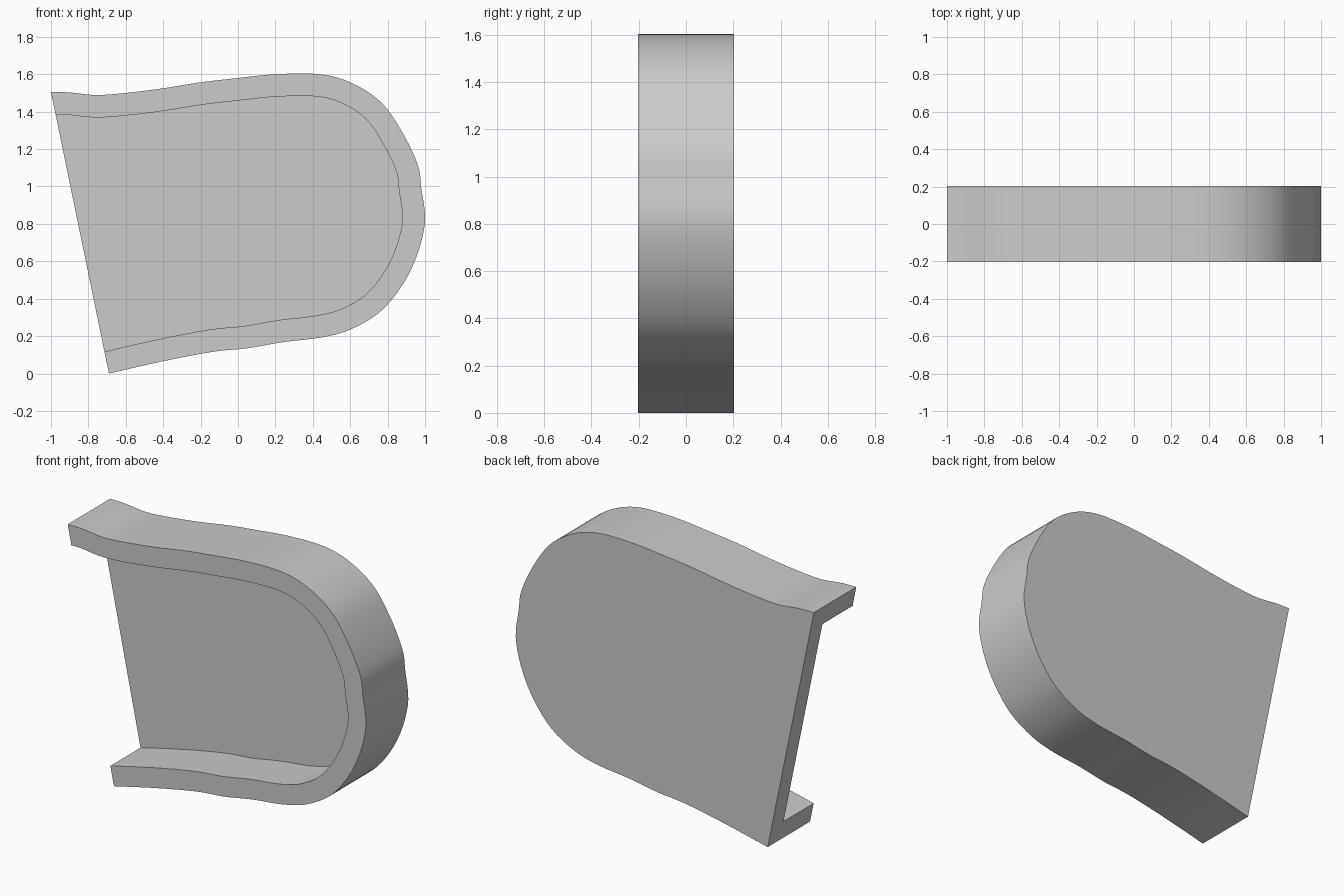
import bpy
import bmesh
from mathutils import Vector

cube = bpy.data.objects.get("Cube")
if cube:
    bpy.data.objects.remove(cube, do_unlink=True)

HALF_DEPTH = 0.203
PLATE = 0.117      # back plate thickness
WALL = 0.12        # rim thickness
STEPS = 4          # curve samples per span

# Outer outline (x, z), from the upper open end round to the lower one
OUTLINE = [(-1, 1.505), (-.9, 1.503), (-.76, 1.489), (-.6, 1.5), (-.4, 1.525),
           (-.2, 1.557), (0, 1.58), (.2, 1.6), (.43, 1.601), (.6, 1.557),
           (.76, 1.455), (.87, 1.305), (.96, 1.12), (.98, .99), (1, .82),
           (.96, .64), (.88, .475), (.76, .33), (.6, .235), (.44, .192),
           (.24, .168), (.05, .135), (-.13, .117), (-.4, .066), (-.69, 0)]


def smooth_path(points):
    """Catmull-Rom curve through the points."""
    p = [Vector(q) for q in points]
    p = [2 * p[0] - p[1]] + p + [2 * p[-1] - p[-2]]
    path = []
    for a, b, c, d in zip(p, p[1:], p[2:], p[3:]):
        for i in range(STEPS):
            t = i / STEPS
            path.append(0.5 * (2 * b + (c - a) * t + (2 * a - 5 * b + 4 * c - d) * t ** 2
                               + (3 * b - a - 3 * c + d) * t ** 3))
    return path + [p[-2]]


def inset_path(path, distance):
    """Parallel path on the inner side, with its ends on the slanted open edge."""
    last = len(path) - 1
    inner = []
    for i, point in enumerate(path):
        tangent = (path[min(i + 1, last)] - path[max(i - 1, 0)]).normalized()
        inner.append(point + Vector((tangent.y, -tangent.x)) * distance)
    start, end = path[0], path[-1]
    for i in (0, last):
        f = (inner[i].y - start.y) / (end.y - start.y)
        inner[i].x = start.x + (end.x - start.x) * f
    return inner


outer = smooth_path(OUTLINE)
inner = inset_path(outer, WALL)

# Shallow tray: back plate with a rim round three sides, open on the slanted side
bm = bmesh.new()


def ring(path, y):
    return [bm.verts.new((p.x, y, p.y)) for p in path]


back = ring(outer, HALF_DEPTH)
front = ring(outer, -HALF_DEPTH)
lip = ring(inner, -HALF_DEPTH)
floor = ring(inner, HALF_DEPTH - PLATE)

for a, b in ((back, front), (front, lip), (lip, floor)):
    for i in range(len(a) - 1):
        bm.faces.new((a[i], a[i + 1], b[i + 1], b[i]))
bm.faces.new(back)
bm.faces.new(floor)

# Open end: rim ends and plate edge
for i in (0, -1):
    bm.faces.new((back[i], front[i], lip[i], floor[i]))
bm.faces.new((back[0], floor[0], floor[-1], back[-1]))
bmesh.ops.recalc_face_normals(bm, faces=bm.faces)

mesh = bpy.data.meshes.new("rimmed_tray")
bm.to_mesh(mesh)
bm.free()
tray = bpy.data.objects.new("rimmed_tray", mesh)
bpy.context.collection.objects.link(tray)

# Plain grey
grey = bpy.data.materials.new("light_grey")
grey.use_nodes = True
colour = (0.6, 0.6, 0.6, 1)
grey.diffuse_color = colour
grey.node_tree.nodes["Principled BSDF"].inputs["Base Color"].default_value = colour
mesh.materials.append(grey)

bpy.ops.object.select_all(action="DESELECT")
tray.select_set(True)
bpy.context.view_layer.objects.active = tray
bpy.ops.object.shade_smooth_by_angle(angle=0.6)
